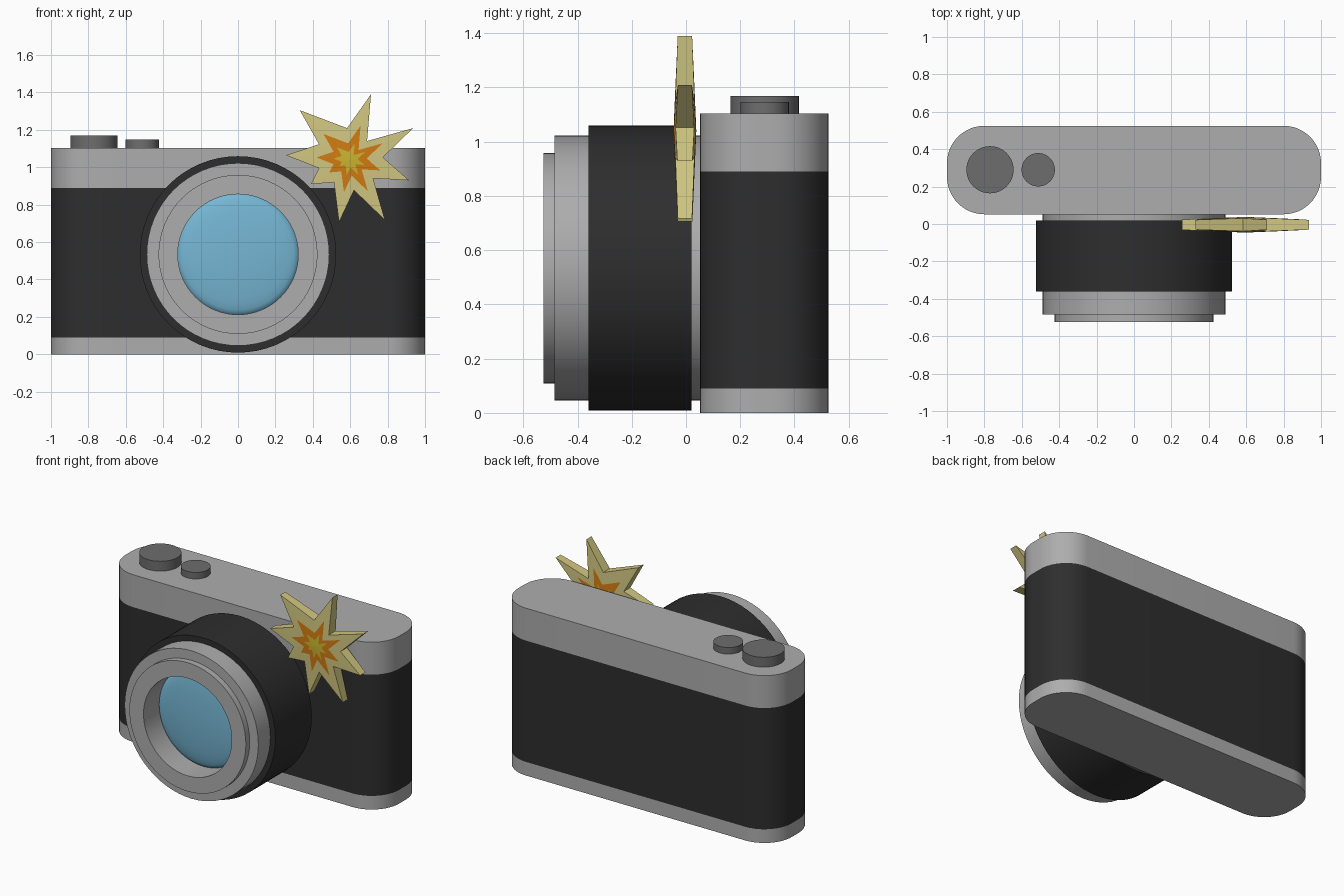
import bpy, bmesh, math

if "Cube" in bpy.data.objects:
    bpy.data.objects.remove(bpy.data.objects["Cube"])


def material(name, rgb):
    m = bpy.data.materials.new(name)
    m.diffuse_color = (*rgb, 1)
    m.use_nodes = True
    m.node_tree.nodes["Principled BSDF"].inputs["Base Color"].default_value = m.diffuse_color
    return m


SILVER = material("silver", (0.42, 0.42, 0.42))
BLACK = material("black leather", (0.027, 0.027, 0.027))
DARK = material("dark grey", (0.155, 0.155, 0.155))
GLASS = material("blue glass", (0.18, 0.47, 0.66))
PALE = material("pale yellow", (0.64, 0.57, 0.22))
ORANGE = material("orange", (0.64, 0.20, 0.006))
GOLD = material("gold", (0.60, 0.46, 0.03))


def finish(name, bm, mats, smooth=True):
    bmesh.ops.recalc_face_normals(bm, faces=bm.faces)
    me = bpy.data.meshes.new(name)
    bm.to_mesh(me)
    bm.free()
    for m in mats:
        me.materials.append(m)
    ob = bpy.data.objects.new(name, me)
    bpy.context.collection.objects.link(ob)
    if smooth:
        bpy.ops.object.select_all(action='DESELECT')
        ob.select_set(True)
        bpy.context.view_layer.objects.active = ob
        bpy.ops.object.shade_smooth_by_angle(angle=math.radians(35))
    return ob


def bridge(bm, a, b, mat=0):
    n = len(a)
    for i in range(n):
        j = (i + 1) % n
        bm.faces.new((a[i], a[j], b[j], b[i])).material_index = mat


def lathe(name, profile, mat, centre, axis='Y', n=64):
    """Spin (radius, offset) points; radius 0 makes a pole."""
    bm = bmesh.new()
    rings = []
    for r, h in profile:
        ring = []
        for i in range(n if r else 1):
            a = 2 * math.pi * i / n
            c, s = r * math.cos(a), r * math.sin(a)
            p = (c, h, s) if axis == 'Y' else (c, s, h)
            ring.append(bm.verts.new([u + v for u, v in zip(p, centre)]))
        rings.append(ring)
    for a, b in zip(rings, rings[1:]):
        if len(a) > 1 and len(b) > 1:
            bridge(bm, a, b)
        else:
            pole, ring = (a[0], b) if len(a) == 1 else (b[0], a)
            for i in range(n):
                bm.faces.new((pole, ring[i], ring[(i + 1) % n]))
    return finish(name, bm, [mat])


# Camera body: rounded slab with silver base and top, black middle
X, Y0, Y1, R, SEG = 1.0, 0.052, 0.525, 0.2, 12
outline = []
for k, (cx, cy) in enumerate([(X - R, Y1 - R), (R - X, Y1 - R),
                              (R - X, Y0 + R), (X - R, Y0 + R)]):
    for i in range(SEG + 1):
        a = math.pi / 2 * (k + i / SEG)
        outline.append((cx + R * math.cos(a), cy + R * math.sin(a)))
bm = bmesh.new()
rings = [[bm.verts.new((x, y, z)) for x, y in outline]
         for z in (0, 0.09, 0.89, 1.104)]
for k in range(3):
    bridge(bm, rings[k], rings[k + 1], k % 2)
bm.faces.new(rings[0])
bm.faces.new(rings[3])
finish("camera_body", bm, [SILVER, BLACK])

# Lens: silver barrel with bore, black grip ring, domed glass
LENS = (0, 0, 0.534)
lathe("lens_barrel", [(0, 0.06), (0.488, 0.06), (0.488, -0.485), (0.425, -0.485),
                      (0.425, -0.525), (0.322, -0.525), (0.322, -0.36),
                      (0, -0.36)], SILVER, LENS)
lathe("lens_grip_ring", [(0.488, 0.02), (0.525, 0.02), (0.525, -0.36),
                         (0.488, -0.36)], BLACK, LENS)
dome = [(0.322 * math.sin(t), -0.362 - 0.04 * math.cos(t))
        for t in [math.pi / 2 * i / 8 for i in range(9)]]
lathe("lens_glass", [(0, dome[0][1])] + dome[1:], GLASS, LENS)

# Top buttons
for name, x, r, top in (("shutter_dial", -0.77, 0.126, 1.169),
                        ("shutter_button", -0.512, 0.089, 1.147)):
    lathe(name, [(0, 1.10), (r, 1.10), (r, top), (0, top)], DARK,
          (x, 0.29, 0), 'Z', 48)

# Flash burst: irregular eight-pointed star, thinner to the tips
CX, CZ, CY = 0.595, 1.04, -0.004
star = [(0.711, 1.39), (0.69, 1.14), (0.936, 1.209), (0.775, 1.053),
        (0.914, 0.93), (0.722, 0.941), (0.786, 0.717), (0.62, 0.877),
        (0.54, 0.706), (0.513, 0.92), (0.39, 0.909), (0.433, 0.995),
        (0.257, 1.064), (0.433, 1.123), (0.33, 1.305), (0.583, 1.209)]
bm = bmesh.new()
edges = []
for side in (-1, 1):
    rings = []
    for s in (1, 0.52, 0.25):
        ring = []
        for x, z in star:
            dx, dz = (x - CX) * s, (z - CZ) * s
            half = 0.042 - 0.042 * math.hypot(dx, dz)
            ring.append(bm.verts.new((CX + dx, CY + side * half, CZ + dz)))
        rings.append(ring)
    bridge(bm, rings[0], rings[1], 0)
    bridge(bm, rings[1], rings[2], 1)
    mid = bm.verts.new((CX, CY + side * 0.042, CZ))
    for i in range(len(star)):
        f = bm.faces.new((mid, rings[2][i], rings[2][(i + 1) % len(star)]))
        f.material_index = 2
    edges.append(rings[0])
bridge(bm, edges[0], edges[1], 0)
finish("flash_burst", bm, [PALE, ORANGE, GOLD], smooth=False)
